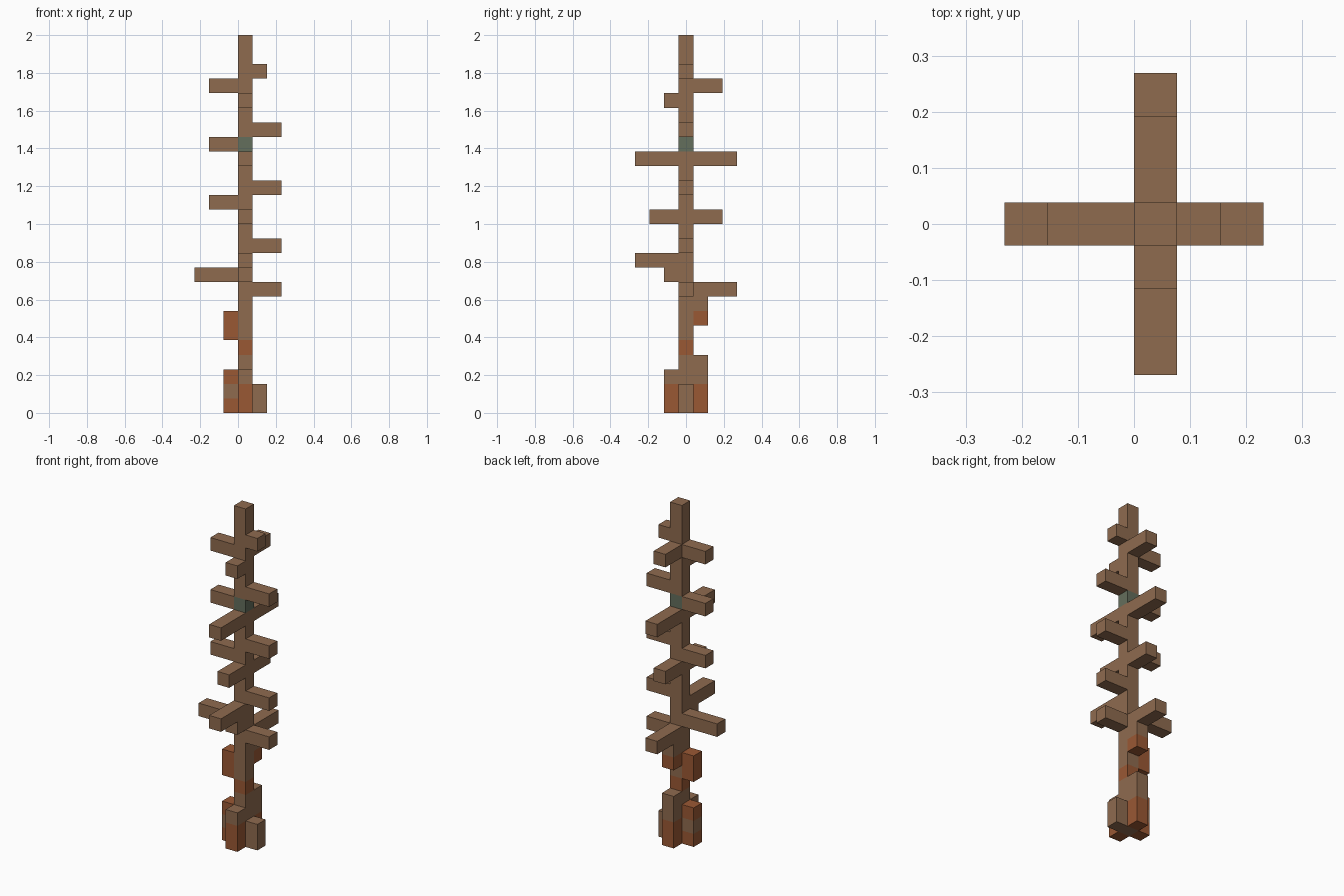
import bpy
import bmesh
from mathutils import Vector

old = bpy.data.objects.get("Cube")
if old:
    bpy.data.objects.remove(old, do_unlink=True)

LEVELS = 26
U = 2 / LEVELS                      # edge of one block
CORE = Vector((U / 2, 0, 0))        # axis of the trunk


def make_material(name, rgb):
    mat = bpy.data.materials.new(name)
    mat.use_nodes = True
    mat.diffuse_color = (*rgb, 1)
    mat.node_tree.nodes["Principled BSDF"].inputs["Base Color"].default_value = (*rgb, 1)
    return mat


MATERIALS = {
    "B": make_material("bark_brown", (0.275, 0.147, 0.078)),
    "R": make_material("rust_orange", (0.323, 0.098, 0.034)),
    "G": make_material("moss_green", (0.127, 0.156, 0.107)),
}
DIRECTIONS = {
    "east": Vector((1, 0, 0)), "west": Vector((-1, 0, 0)),
    "back": Vector((0, 1, 0)), "front": Vector((0, -1, 0)),
}


def block(name, centre, size, base, bands):
    """Box cut at each colour change; bands lists one colour per level, bottom up."""
    bm = bmesh.new()
    bmesh.ops.create_cube(bm, size=1)
    bmesh.ops.scale(bm, vec=size, verts=bm.verts)
    bmesh.ops.translate(bm, vec=centre, verts=bm.verts)
    for i in range(1, len(bands)):
        if bands[i] != bands[i - 1]:
            bmesh.ops.bisect_plane(bm, geom=bm.verts[:] + bm.edges[:] + bm.faces[:],
                                   plane_co=(0, 0, (base + i) * U), plane_no=(0, 0, 1))
    used = sorted(set(bands))
    for face in bm.faces:
        level = int(face.calc_center_median().z / U - base)
        face.material_index = used.index(bands[max(0, min(level, len(bands) - 1))])
    mesh = bpy.data.meshes.new(name)
    bm.to_mesh(mesh)
    bm.free()
    for key in used:
        mesh.materials.append(MATERIALS[key])
    bpy.context.collection.objects.link(bpy.data.objects.new(name, mesh))


def arm(name, side, base, length=1, bands="B"):
    """Box growing out from one side of the trunk."""
    d = DIRECTIONS[side]
    height = len(bands)
    centre = CORE + d * U * (length + 1) / 2 + Vector((0, 0, (base + height / 2) * U))
    size = Vector((U, U, height * U)) + Vector((abs(d.x), abs(d.y), 0)) * U * (length - 1)
    block(f"{name}_{side}_{base}", centre, size, base, bands)


# Trunk with a rusty band and a mossy band
trunk_bands = "B" * 4 + "R" + "B" * 13 + "G" + "B" * 7
block("trunk", CORE + Vector((0, 0, 1)), Vector((U, U, 2)), 0, trunk_bands)

# Root buttresses around the foot
for side, bands in (("east", "BB"), ("west", "RBR"), ("front", "RRB"), ("back", "RRBB")):
    arm("root", side, 0, bands=bands)

# Growths on the lower trunk
arm("growth", "west", 5, bands="RR")
arm("growth", "back", 6, bands="RB")

# Branches: side, level, length in blocks
for side, level, length in (
    ("east", 8, 2), ("east", 11, 2), ("east", 15, 2), ("east", 19, 2), ("east", 23, 1),
    ("west", 9, 3), ("west", 14, 2), ("west", 18, 2), ("west", 22, 2),
    ("front", 9, 1), ("front", 10, 3), ("front", 13, 2), ("front", 17, 3), ("front", 21, 1),
    ("back", 8, 3), ("back", 13, 2), ("back", 17, 3), ("back", 22, 2),
):
    arm("branch", side, level, length)
